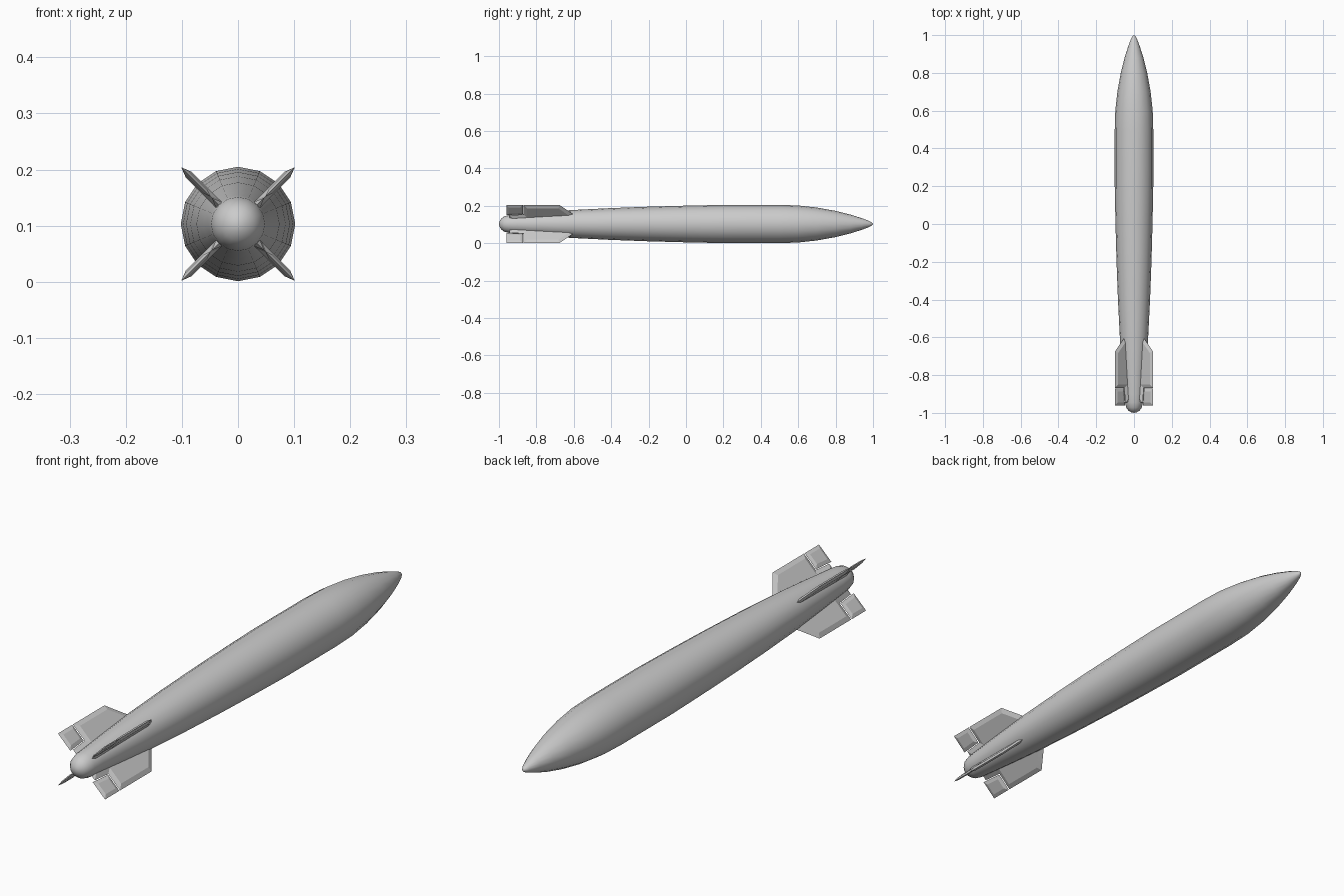
import bpy, bmesh, math
from mathutils import Matrix, Vector

if "Cube" in bpy.data.objects:
    bpy.data.objects.remove(bpy.data.objects["Cube"])

CZ = 0.103      # height of the long axis
SIDES = 16


def finish(bm, name, angle):
    bmesh.ops.recalc_face_normals(bm, faces=bm.faces)
    me = bpy.data.meshes.new(name)
    bm.to_mesh(me)
    bm.free()
    ob = bpy.data.objects.new(name, me)
    bpy.context.collection.objects.link(ob)
    bpy.ops.object.select_all(action='DESELECT')
    ob.select_set(True)
    bpy.context.view_layer.objects.active = ob
    bpy.ops.object.shade_smooth_by_angle(angle=math.radians(angle))
    return ob


def lathe(name, profile):
    """Revolve (y, radius) points around the long axis."""
    bm = bmesh.new()
    verts = [bm.verts.new((0, y, r + CZ)) for y, r in profile]
    edges = [bm.edges.new(p) for p in zip(verts, verts[1:])]
    bmesh.ops.spin(bm, geom=verts + edges, cent=(0, 0, CZ), axis=(0, 1, 0),
                   angle=math.tau, steps=SIDES, use_merge=True)
    bmesh.ops.remove_doubles(bm, verts=bm.verts, dist=0.0001)
    return finish(bm, name, 40)


def plate(name, outline, inset, half, roll):
    """Sharp-edged plate with a raised panel on both sides; outline is (y, radial)."""
    bm = bmesh.new()
    for side in (1, -1):
        face = bm.faces.new([bm.verts.new((0, y, r)) for y, r in outline])
        face.normal_update()
        bmesh.ops.inset_region(bm, faces=[face], thickness=inset,
                               use_boundary=True, use_even_offset=True)
        for v in face.verts:
            v.co.x = side * half
    bmesh.ops.remove_doubles(bm, verts=bm.verts, dist=0.0001)
    bm.transform(Matrix.Translation(Vector((0, 0, CZ))) @ Matrix.Rotation(roll, 4, 'Y'))
    return finish(bm, name, 10)


# Hull: rounded tail, long taper, pointed nose
lathe("hull", [
    (-1.0, 0), (-0.997, 0.014), (-0.988, 0.029), (-0.972, 0.041), (-0.945, 0.048),
    (-0.90, 0.052), (-0.78, 0.062), (-0.62, 0.074), (-0.40, 0.085), (-0.20, 0.0925),
    (0.0, 0.098), (0.20, 0.102), (0.50, 0.102), (0.60, 0.099), (0.70, 0.088),
    (0.80, 0.070), (0.88, 0.050), (0.94, 0.031), (0.98, 0.016), (0.994, 0.008), (1.0, 0)])

# Four diagonal tail fins, each with a separate control flap
FIN = [(-0.57, 0.02), (-0.605, 0.075), (-0.675, 0.143), (-0.868, 0.143),
       (-0.868, 0.072), (-0.945, 0.066), (-0.945, 0.02)]
FLAP = [(-0.872, 0.143), (-0.96, 0.143), (-0.96, 0.068), (-0.872, 0.074)]
for i in range(4):
    roll = math.radians(45 + 90 * i)
    plate(f"tail_fin_{i + 1}", FIN, 0.018, 0.007, roll)
    plate(f"fin_flap_{i + 1}", FLAP, 0.014, 0.005, roll)
